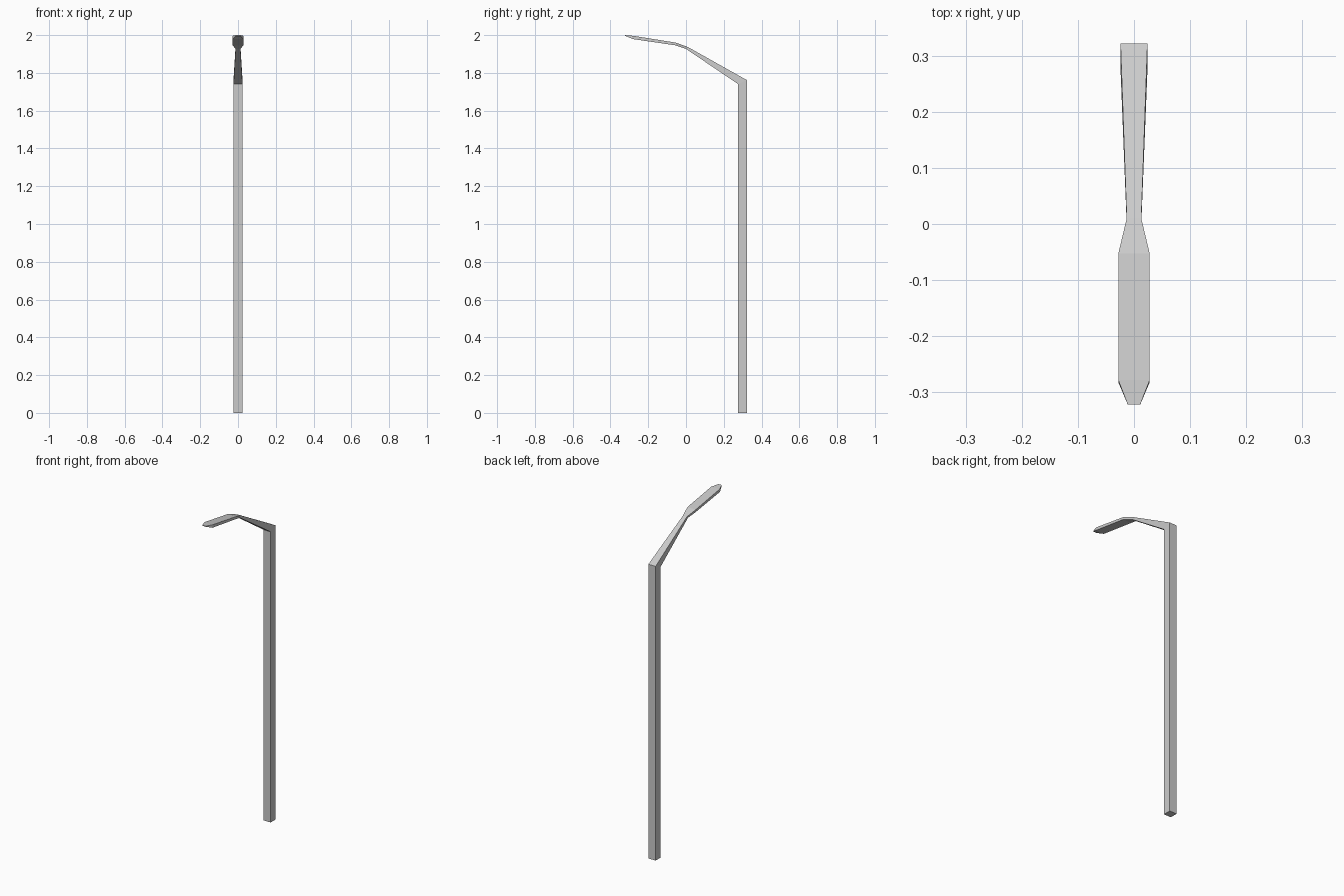
import bpy, bmesh

if "Cube" in bpy.data.objects:
    bpy.data.objects.remove(bpy.data.objects["Cube"])

# Cross-sections along the lamp: half width, (y, z) upper/back edge, (y, z) lower/front edge
POLE = [
    (0.024, (0.322, 0.0), (0.275, 0.0)),
    (0.024, (0.322, 1.762), (0.275, 1.741)),
]
ARM = [
    (0.024, (0.322, 1.762), (0.275, 1.741)),   # mitred elbow
    (0.013, (0.010, 1.937), (0.000, 1.927)),   # slim neck
    (0.028, (-0.053, 1.960), (-0.056, 1.946)), # lamp head start
    (0.028, (-0.278, 1.996), (-0.282, 1.979)), # lamp head end
    (0.011, (-0.322, 2.000), (-0.322, 1.996)), # tapered tip
]


def loft(name, sections, cap_start, cap_end):
    bm = bmesh.new()
    rings = []
    for w, a, b in sections:
        rings.append([bm.verts.new(p) for p in
                      ((-w, *a), (w, *a), (w, *b), (-w, *b))])
    for r0, r1 in zip(rings, rings[1:]):
        for i in range(4):
            j = (i + 1) % 4
            bm.faces.new((r0[i], r0[j], r1[j], r1[i]))
    if cap_start:
        bm.faces.new(rings[0][::-1])
    if cap_end:
        bm.faces.new(rings[-1])
    bmesh.ops.recalc_face_normals(bm, faces=bm.faces)
    mesh = bpy.data.meshes.new(name)
    bm.to_mesh(mesh)
    bm.free()
    obj = bpy.data.objects.new(name, mesh)
    bpy.context.collection.objects.link(obj)
    return obj


# Square upright and the bent arm ending in the flat lamp head;
# the two share the open mitre joint
pole = loft("pole", POLE, True, False)
arm = loft("arm_and_lamp_head", ARM, False, True)

# Make sure open shells face outward
for obj in (pole, arm):
    bm = bmesh.new()
    bm.from_mesh(obj.data)
    side = max(bm.faces, key=lambda f: f.calc_center_median().x)
    if side.normal.x < 0:
        bmesh.ops.reverse_faces(bm, faces=bm.faces)
    bm.to_mesh(obj.data)
    bm.free()
